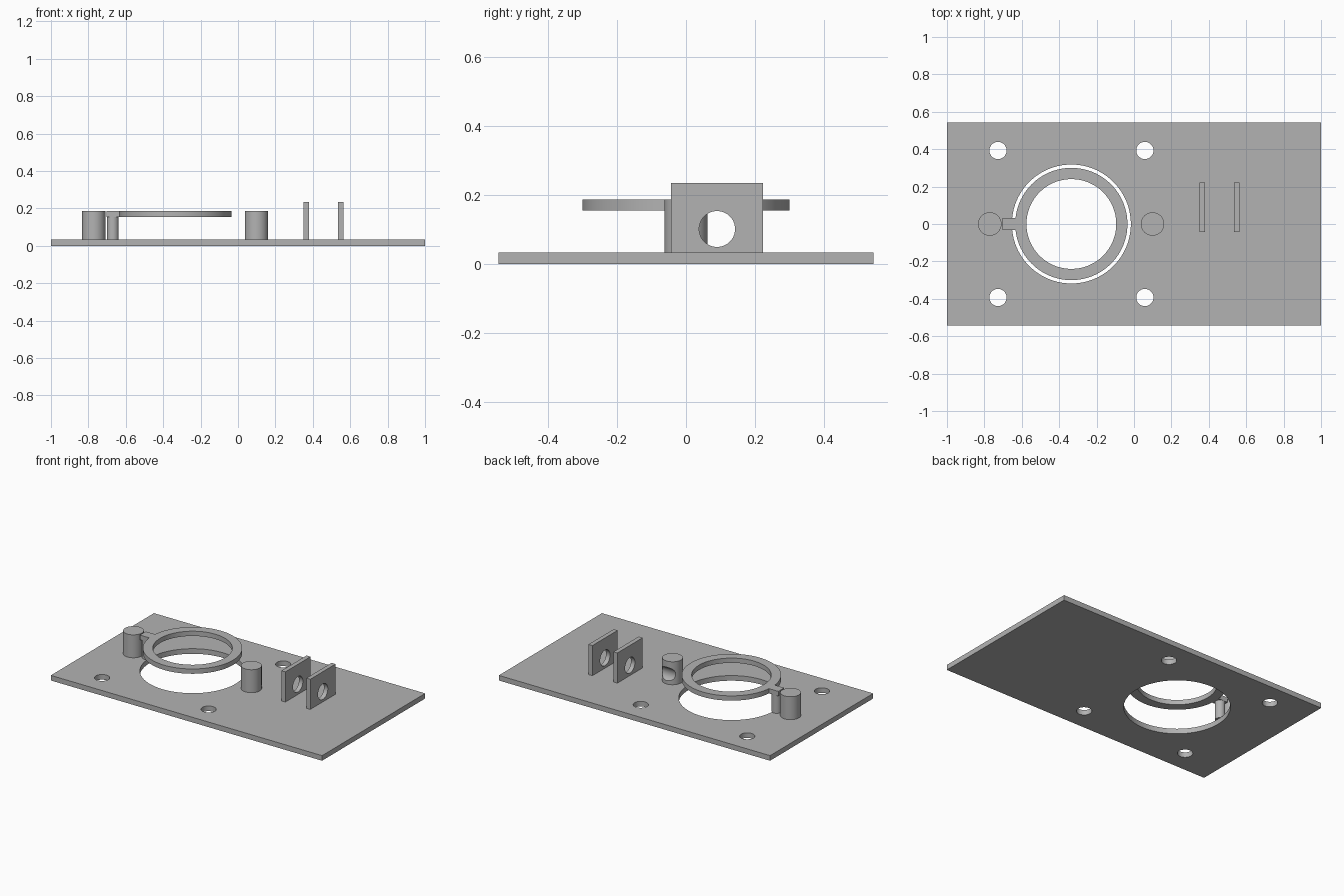
import bpy
from mathutils import Matrix

cube = bpy.data.objects.get("Cube")
if cube:
    bpy.data.objects.remove(cube, do_unlink=True)

grey = bpy.data.materials.new("plain_grey")
grey.use_nodes = True
grey.diffuse_color = (0.45, 0.45, 0.45, 1)
grey.node_tree.nodes["Principled BSDF"].inputs["Base Color"].default_value = grey.diffuse_color

BASE_TOP, POST_TOP, RING_LOW = 0.034, 0.187, 0.155
RING_X = -0.335
HOLE_Y, HOLE_Z, HOLE_R = 0.09, 0.102, 0.052


def finish(name):
    obj = bpy.context.object
    obj.name = obj.data.name = name
    obj.data.materials.append(grey)
    return obj


def box(name, x0, x1, y0, y1, z0, z1):
    bpy.ops.mesh.primitive_cube_add(size=1)
    obj = finish(name)
    size = Matrix.Diagonal((x1 - x0, y1 - y0, z1 - z0, 1))
    centre = Matrix.Translation(((x0 + x1) / 2, (y0 + y1) / 2, (z0 + z1) / 2))
    obj.data.transform(centre @ size)
    return obj


def cylinder(name, x, y, z0, z1, r, sides=64):
    bpy.ops.mesh.primitive_cylinder_add(vertices=sides, radius=r, depth=z1 - z0)
    obj = finish(name)
    obj.data.transform(Matrix.Translation((x, y, (z0 + z1) / 2)))
    return obj


def cut(obj, cutter):
    mod = obj.modifiers.new("cut", "BOOLEAN")
    mod.operation = "DIFFERENCE"
    mod.solver = "EXACT"
    mod.object = cutter
    bpy.context.view_layer.objects.active = obj
    bpy.ops.object.modifier_apply(modifier=mod.name)


def remove(cutter):
    bpy.data.objects.remove(cutter, do_unlink=True)


def smooth(obj):
    bpy.ops.object.select_all(action="DESELECT")
    obj.select_set(True)
    bpy.context.view_layer.objects.active = obj
    bpy.ops.object.shade_smooth_by_angle()


# Base plate with the large opening and four screw holes
base = box("base_plate", -1, 1, -0.543, 0.543, 0, BASE_TOP)
openings = [(RING_X, 0, 0.318, 128)]
openings += [(x, y, 0.046, 48) for x in (-0.727, 0.058) for y in (-0.393, 0.393)]
for x, y, r, sides in openings:
    cutter = cylinder("hole_cutter", x, y, -0.1, 0.1, r, sides)
    cut(base, cutter)
    remove(cutter)

# Raised ring with its tab and the slim support under the tab
ring = cylinder("raised_ring", RING_X, 0, RING_LOW, POST_TOP, 0.3, 128)
bore = cylinder("bore_cutter", RING_X, 0, 0, 0.4, 0.24, 128)
cut(ring, bore)
remove(bore)
tab = box("ring_tab", -0.702, -0.633, -0.031, 0.031, RING_LOW, POST_TOP)
support = cylinder("tab_support", -0.669, 0, BASE_TOP, RING_LOW, 0.031)

# Two round posts either side of the ring
right_post = cylinder("right_post", -0.771, 0, BASE_TOP, POST_TOP, 0.0625)
left_post = cylinder("left_post", 0.099, 0, BASE_TOP, POST_TOP, 0.0625)

# Two upright brackets, bored along x; the bore also nicks the nearer post
inner = box("inner_bracket", 0.35, 0.379, -0.043, 0.223, BASE_TOP, 0.235)
outer = box("outer_bracket", 0.534, 0.563, -0.043, 0.223, BASE_TOP, 0.235)
bore = cylinder("shaft_cutter", 0, 0, -0.4, 0.4, HOLE_R)
bore.data.transform(Matrix.Translation((0.35, HOLE_Y, HOLE_Z)) @ Matrix.Rotation(1.5707963, 4, "Y"))
for part in (inner, outer, left_post):
    cut(part, bore)
remove(bore)

for part in (base, ring, support, right_post, left_post, inner, outer):
    smooth(part)
